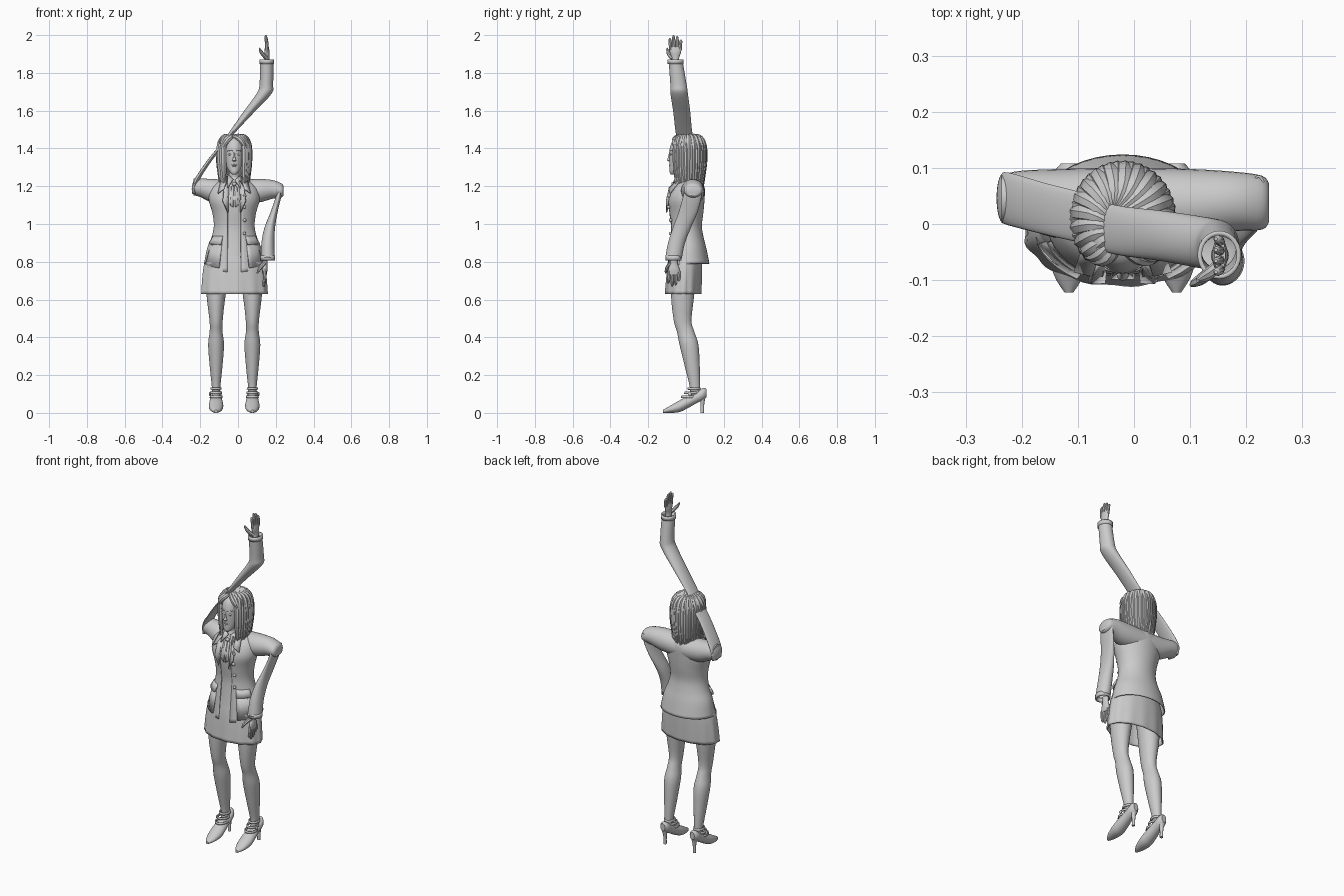
import bpy
import bmesh
from math import sin, cos, pi, radians
from mathutils import Vector

cube = bpy.data.objects.get("Cube")
if cube:
    bpy.data.objects.remove(cube, do_unlink=True)

grey = bpy.data.materials.new("plain grey")
grey.use_nodes = True
grey.diffuse_color = (0.6, 0.6, 0.6, 1)
grey.node_tree.nodes["Principled BSDF"].inputs["Base Color"].default_value = grey.diffuse_color

MID = -0.02                      # centre line of the body
SIDES = (("right", -1), ("left", 1))


def finish(ob, thick=0, angle=40):
    """Apply the material, optional cloth thickness and smooth shading."""
    ob.data.materials.clear()
    ob.data.materials.append(grey)
    bpy.ops.object.select_all(action='DESELECT')
    ob.select_set(True)
    bpy.context.view_layer.objects.active = ob
    bpy.ops.object.shade_smooth_by_angle(angle=radians(angle))
    if thick:
        mod = ob.modifiers.new("thickness", 'SOLIDIFY')
        mod.thickness = thick
    return ob


def from_bmesh(name, bm, **kw):
    bmesh.ops.recalc_face_normals(bm, faces=bm.faces)
    mesh = bpy.data.meshes.new(name)
    bm.to_mesh(mesh)
    bm.free()
    ob = bpy.data.objects.new(name, mesh)
    bpy.context.collection.objects.link(ob)
    return finish(ob, **kw)


def spline(rows, steps):
    """Catmull-Rom interpolation between rows of numbers."""
    out = []
    for i in range(len(rows) - 1):
        a, b, c, d = (rows[max(i - 1, 0)], rows[i], rows[i + 1], rows[min(i + 2, len(rows) - 1)])
        for k in range(steps):
            t = k / steps
            out.append([q + t * ((r - p) + t * ((2 * p - 5 * q + 4 * r - s) + t * (3 * q - p - 3 * r + s))) / 2
                        for p, q, r, s in zip(a, b, c, d)])
    return out + [list(rows[-1])]


def loft(name, rows, axis='z', sides=28, steps=4, gap=0, caps=True, shape=None, **kw):
    """Skin ellipses (x, y, z, radius, radius) lying across the given axis.
    A gap leaves an opening of that half width at the front."""
    u, v = {'z': (0, 1), 'x': (1, 2), 'y': (0, 2)}[axis]
    bm = bmesh.new()
    rings = []
    for x, y, z, a, b in spline(rows, steps):
        cut = gap / a
        ring = []
        for i in range(sides + bool(gap)):
            t = -pi / 2 + cut + (2 * pi - 2 * cut) * i / sides
            p = Vector((x, y, z))
            p[u] += a * cos(t)
            p[v] += b * sin(t)
            ring.append(bm.verts.new(shape(p, t) if shape else p))
        rings.append(ring)
    for lo, hi in zip(rings, rings[1:]):
        for i in range(len(lo) - bool(gap)):
            j = (i + 1) % len(lo)
            bm.faces.new((lo[i], lo[j], hi[j], hi[i]))
    if caps and not gap:
        bm.faces.new(rings[0])
        bm.faces.new(rings[-1])
    return from_bmesh(name, bm, **kw)


def strands(name, paths, sides=2):
    """Round tapered tubes: each path is a list of (point, radius)."""
    cu = bpy.data.curves.new(name, 'CURVE')
    cu.dimensions = '3D'
    cu.bevel_depth = 1
    cu.bevel_resolution = sides
    cu.resolution_u = 4
    cu.use_fill_caps = True
    for path in paths:
        sp = cu.splines.new('NURBS')
        sp.points.add(len(path) - 1)
        for pt, (co, r) in zip(sp.points, path):
            pt.co = (*co, 1)
            pt.radius = r
        sp.order_u = 3
        sp.use_endpoint_u = True
    ob = bpy.data.objects.new(name, cu)
    bpy.context.collection.objects.link(ob)
    bpy.ops.object.select_all(action='DESELECT')
    ob.select_set(True)
    bpy.context.view_layer.objects.active = ob
    bpy.ops.object.convert(target='MESH')
    return finish(bpy.context.object)


def plate(name, points, thick=0.008):
    bm = bmesh.new()
    bm.faces.new([bm.verts.new(p) for p in points])
    return from_bmesh(name, bm, thick=thick)


def ball(name, centre, size):
    bm = bmesh.new()
    bmesh.ops.create_uvsphere(bm, u_segments=14, v_segments=8, radius=1)
    for v in bm.verts:
        v.co = Vector(centre) + v.co * Vector(size)
    return from_bmesh(name, bm)


# Legs and heeled shoes
for side, s in SIDES:
    x = MID + s * 0.096
    loft(side + "_leg", [(x - s * .01, -.01, .8, .07, .07), (x, -.018, .62, .05, .061),
                         (x, -.018, .49, .035, .047), (x, -.002, .43, .034, .046),
                         (x, .016, .36, .042, .05), (x, .034, .24, .033, .039),
                         (x, .048, .13, .022, .027), (x, .045, .07, .023, .03)])
    loft(side + "_shoe", [(x, -.122, .008, .008, .008), (x, -.09, .017, .027, .017),
                          (x, -.04, .033, .038, .03), (x, .0, .052, .036, .032),
                          (x, .05, .078, .03, .03), (x, .09, .1, .027, .032),
                          (x, .108, .105, .014, .022)], axis='y', sides=20)
    loft(side + "_shoe_heel", [(x, .086, 0, .009, .009), (x, .087, .05, .01, .01),
                               (x, .09, .1, .022, .018)], sides=14)
    for i in range(3):
        z = .085 + i * .022
        y = .015 + i * .014
        loft(side + "_ankle_strap", [(x, y, z - .006, .034 - i * .002, .042 - i * .003),
                                     (x, y, z + .006, .033 - i * .002, .04 - i * .003)],
             sides=20, steps=1, caps=False, thick=.006)
    ball(side + "_strap_buckle", (x + s * .033, .02, .1), (.006, .01, .01))

# Skirt with soft pleats
def pleat(p, t):
    k = 1 + .016 * cos(13 * t) * (.86 - p.z) / .23
    return Vector((MID + (p.x - MID) * k, p.y * k, p.z))

loft("skirt", [(MID, -.015, .63, .176, .096), (MID, -.01, .72, .17, .094),
               (MID, -.005, .8, .157, .09), (MID, 0, .88, .125, .08)],
     sides=78, caps=False, shape=pleat, thick=.006)

# Blouse and jacket
loft("blouse", [(MID, -.002, .83, .125, .092), (MID, -.002, .9, .108, .083),
                (MID, -.002, .98, .098, .077), (MID, -.003, 1.06, .107, .085),
                (MID, 0, 1.13, .12, .09), (MID, .008, 1.19, .1, .074),
                (MID, .0, 1.23, .05, .045), (MID, -.0, 1.25, .036, .035)])


def hem(p, t):
    p.z -= max(0, -sin(t)) * .045 * max(0, min(1, (.9 - p.z) / .11))
    return p

loft("jacket", [(MID, .01, .79, .16, .114), (MID, .007, .87, .144, .101),
                (MID, .003, .93, .12, .09), (MID, 0, .99, .108, .084),
                (MID, 0, 1.06, .116, .092), (MID, 0, 1.13, .135, .098),
                (MID, .012, 1.19, .125, .087), (MID, .018, 1.225, .085, .062),
                (MID, .015, 1.25, .05, .045)],
     sides=40, gap=.036, shape=hem, thick=.006)
loft("jacket_shoulders", [(-.236, .045, 1.197, .043, .045), (-.2, .045, 1.192, .05, .049),
                          (-.13, .036, 1.175, .062, .063), (MID, .04, 1.17, .06, .062),
                          (.1, .036, 1.175, .062, .063), (.18, .04, 1.183, .053, .05),
                          (.228, .038, 1.178, .048, .038), (.241, .038, 1.175, .034, .026)],
     axis='x')

# Pocket flaps, pockets, collar points and lapels
for side, s in SIDES:
    def wrap(turn, z, out):
        t = radians(turn)
        k = (.93 - z) / .14
        return (MID + s * (.123 + .036 * k + out) * sin(t),
                .004 - (.092 + .02 * k + out) * cos(t), z - .04 * cos(t) * k)
    for part, top, low, out in (("flap", .935, .9, .014), ("pouch", .905, .8, .007)):
        bm = bmesh.new()
        grid = [[bm.verts.new(wrap(30 + 8 * i, z, o)) for i in range(6)]
                for z, o in ((top, .001), (low, out))]
        for i in range(5):
            bm.faces.new((grid[0][i], grid[0][i + 1], grid[1][i + 1], grid[1][i]))
        from_bmesh(side + "_pocket_" + part, bm, thick=.009)
    plate(side + "_collar", [(MID + s * a, y, z) for a, y, z in
          ((.034, -.028, 1.255), (.07, -.035, 1.235), (.088, -.086, 1.165),
           (.055, -.094, 1.19))])
    plate(side + "_lapel", [(MID + s * a, y, z) for a, y, z in
          ((.03, -.05, 1.23), (.056, -.085, 1.19), (.062, -.101, 1.12), (.036, -.1, 1.06))])
    plate(side + "_blouse_collar", [(MID + s * a, y, z) for a, y, z in
          ((.004, -.053, 1.235), (.036, -.03, 1.26), (.034, -.078, 1.19))])
    plate(side + "_ribbon_tail", [(MID + s * a, y, z) for a, y, z in
          ((.002, -.07, 1.205), (.014, -.075, 1.2), (.02, -.099, 1.1), (.005, -.099, 1.09))])
for z, y in ((1.15, -.098), (1.09, -.1), (1.02, -.09), (.95, -.09)):
    ball("jacket_button", (MID + .055, y + .008, z), (.009, .009, .009))
ball("ribbon_knot", (MID, -.068, 1.212), (.012, .01, .01))

# Sleeves: raised on the right, lowered on the left
loft("right_sleeve", [(-.232, .045, 1.16, .01, .042), (-.225, .045, 1.22, .014, .047),
                      (-.155, .026, 1.33, .013, .046), (-.09, .01, 1.41, .013, .045),
                      (-.035, -.01, 1.48, .016, .044), (.055, -.022, 1.59, .029, .045),
                      (.138, -.036, 1.69, .04, .046), (.15, -.04, 1.74, .036, .043),
                      (.152, -.055, 1.865, .036, .037)], caps=False, thick=.004)
loft("left_sleeve", [(.222, .042, 1.2, .016, .045), (.213, .032, 1.14, .015, .049),
                     (.19, .01, 1.06, .019, .05), (.168, -.022, .98, .028, .048),
                     (.158, -.05, .9, .034, .045), (.158, -.066, .82, .037, .044)],
     caps=False, thick=.004)
for side, x, y, z in (("right", .152, -.055, 1.86), ("left", .158, -.066, .82)):
    loft(side + "_cuff", [(x, y, z - .012, .039, .043), (x, y, z + .012, .039, .043)],
         steps=1, caps=False, thick=.008)

# Hands: palm, four fingers and a thumb
for side, x, y, z, up in (("right", .153, -.056, 1.85, 1), ("left", .142, -.064, .82, -1)):
    loft(side + "_palm", [(x, y, z, .016, .02), (x, y, z + up * .03, .013, .02),
                          (x, y, z + up * .06, .014, .03), (x, y, z + up * .088, .01, .031)],
         sides=16)
    fingers = []
    for i, reach in enumerate((.13, .146, .14, .122)):
        f = (i - 1.5) * .0165
        fingers.append([((x, y + f, z + up * .07), .009), ((x, y + f * 1.1, z + up * .11), .009),
                        ((x - .006, y + f * 1.2, z + up * reach), .0075),
                        ((x - .007, y + f * 1.2, z + up * (reach + .004)), .003)])
    fingers.append([((x, y - .015, z + up * .025), .011), ((x - .02, y - .034, z + up * .045), .011),
                    ((x - .036, y - .042, z + up * .07), .008),
                    ((x - .04, y - .045, z + up * .082), .003)])
    strands(side + "_fingers", fingers)

# Head, neck and face
loft("neck", [(MID, .005, 1.2, .036, .036), (MID, -.005, 1.26, .029, .032),
              (MID, -.01, 1.32, .03, .035)])
loft("head", [(MID, -.07, 1.262, .01, .01), (MID, -.06, 1.275, .024, .027),
              (MID, -.04, 1.305, .041, .047), (MID, -.025, 1.35, .05, .064),
              (MID, -.014, 1.4, .054, .072), (MID, -.008, 1.44, .047, .062),
              (MID, 0, 1.46, .03, .04)])
loft("nose", [(MID, -.086, 1.331, .006, .004), (MID, -.09, 1.337, .011, .011),
              (MID, -.088, 1.35, .006, .008), (MID, -.084, 1.38, .004, .005)], sides=12)
ball("upper_lip", (MID, -.084, 1.313), (.015, .007, .004))
ball("lower_lip", (MID, -.082, 1.305), (.012, .007, .005))
for side, s in SIDES:
    ball(side + "_eye", (MID + s * .022, -.079, 1.369), (.011, .006, .006))
    strands(side + "_eyebrow", [[((MID + s * a, y, z), .003) for a, y, z in
            ((.008, -.086, 1.386), (.024, -.081, 1.394), (.038, -.069, 1.386))]])

# Hair: cap, hanging locks and swept fringe from a parting
ball("hair_cap", (MID, .012, 1.39), (.073, .08, .078))


def around(turn, grow, z):
    t = radians(turn)
    return (MID + .076 * grow * sin(t), .01 - .083 * grow * cos(t), z)

locks = []
for layer, lift in ((0, 0), (9, -.012)):
    for turn in range(42 + layer, 320, 17):
        back = (1 - cos(radians(turn))) / 2
        end = 1.205 + lift + .012 * sin(turn)
        locks.append([((MID - .02, -.03 + .05 * back, 1.458 + lift), .011),
                      (around(turn, .55, 1.472 + lift), .015),
                      (around(turn, 1.02, 1.435 + lift), .017),
                      (around(turn, 1.06, 1.34), .017),
                      (around(turn, .98, 1.27), .015),
                      (around(turn, 1.04 - .08 * back, end), .003)])
for turn in (-48, -30, -14, 14, 30, 48):
    side_turn = 52 if turn > 0 else -52
    locks.append([((MID - .015, -.02, 1.465), .009), (around(turn, .8, 1.462), .014),
                  (around((turn + side_turn) / 2, 1.08, 1.435), .014),
                  (around(side_turn, 1.06, 1.39), .012), (around(side_turn, 1.0, 1.3), .008),
                  (around(side_turn - turn / 3, .98, 1.22), .003)])
strands("hair_locks", locks, sides=2)
